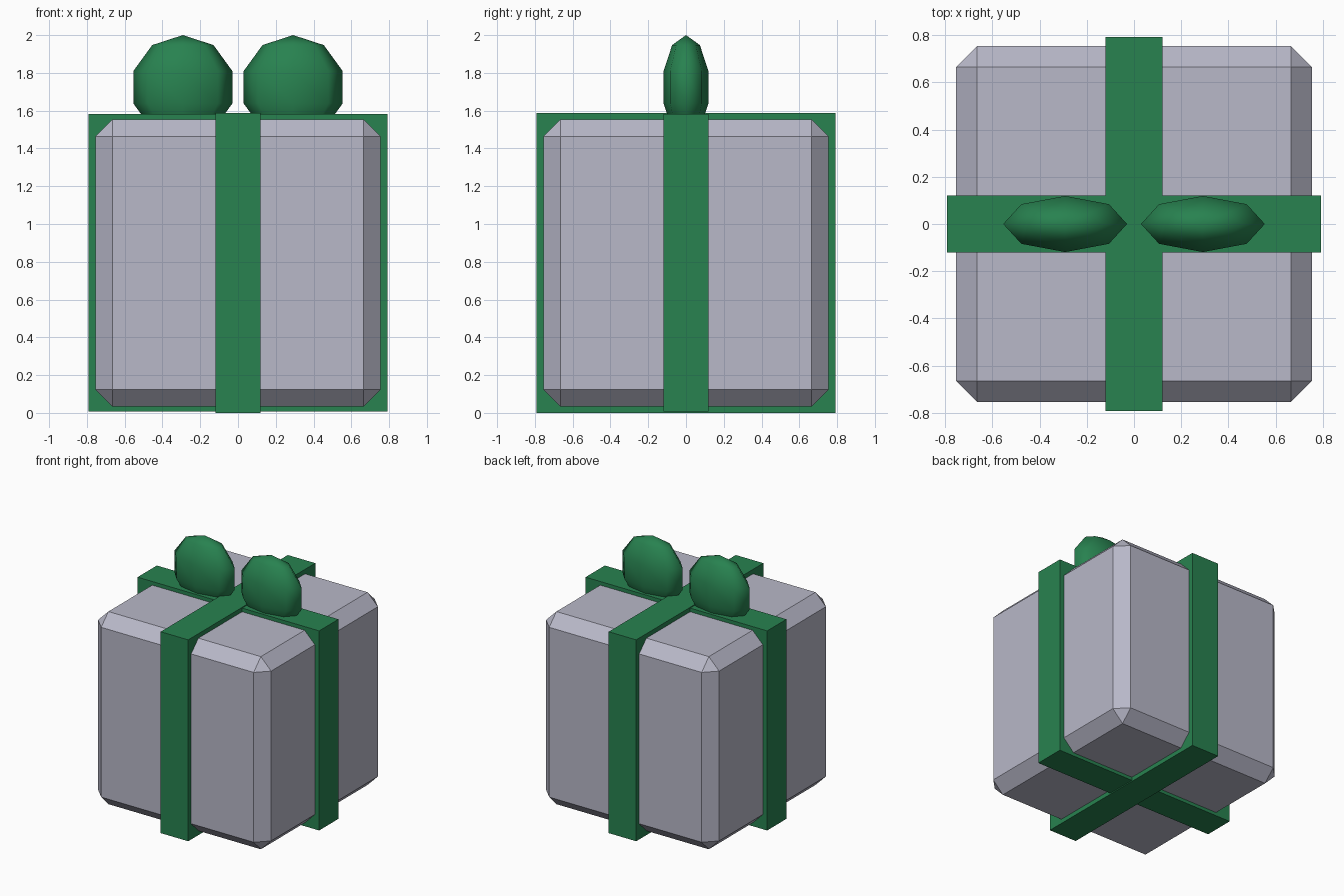
import bpy

if "Cube" in bpy.data.objects:
    bpy.data.objects.remove(bpy.data.objects["Cube"])


def material(name, rgb):
    m = bpy.data.materials.new(name)
    m.diffuse_color = (*rgb, 1.0)
    m.use_nodes = True
    m.node_tree.nodes["Principled BSDF"].inputs["Base Color"].default_value = m.diffuse_color
    return m


paper = material("pale_grey_paper", (0.48, 0.48, 0.58))
green = material("green_ribbon", (0.021, 0.223, 0.08))


def block(name, half_x, half_y, z0, z1, mat):
    bpy.ops.mesh.primitive_cube_add(size=2, location=(0, 0, (z0 + z1) / 2))
    ob = bpy.context.object
    ob.name = name
    ob.scale = (half_x, half_y, (z1 - z0) / 2)
    bpy.ops.object.transform_apply(location=False, rotation=False, scale=True)
    ob.data.materials.append(mat)
    return ob


# Gift box with chamfered edges
box = block("box", 0.755, 0.755, 0.034, 1.553, paper)
bevel = box.modifiers.new("chamfer", "BEVEL")
bevel.width = 0.09
bevel.segments = 1

# Crossed ribbons, one lying just over the other
block("ribbon_front_to_back", 0.12, 0.792, 0.0, 1.588, green)
block("ribbon_side_to_side", 0.792, 0.12, 0.008, 1.582, green)

# Two flattened bow loops
for side, name in ((-1, "bow_loop_left"), (1, "bow_loop_right")):
    bpy.ops.mesh.primitive_uv_sphere_add(
        segments=8, ring_count=5, radius=1, location=(side * 0.292, 0, 1.724))
    loop = bpy.context.object
    loop.name = name
    loop.scale = (0.276, 0.125, 0.276)
    bpy.ops.object.transform_apply(location=False, rotation=False, scale=True)
    loop.data.materials.append(green)
    bpy.ops.object.shade_smooth()
